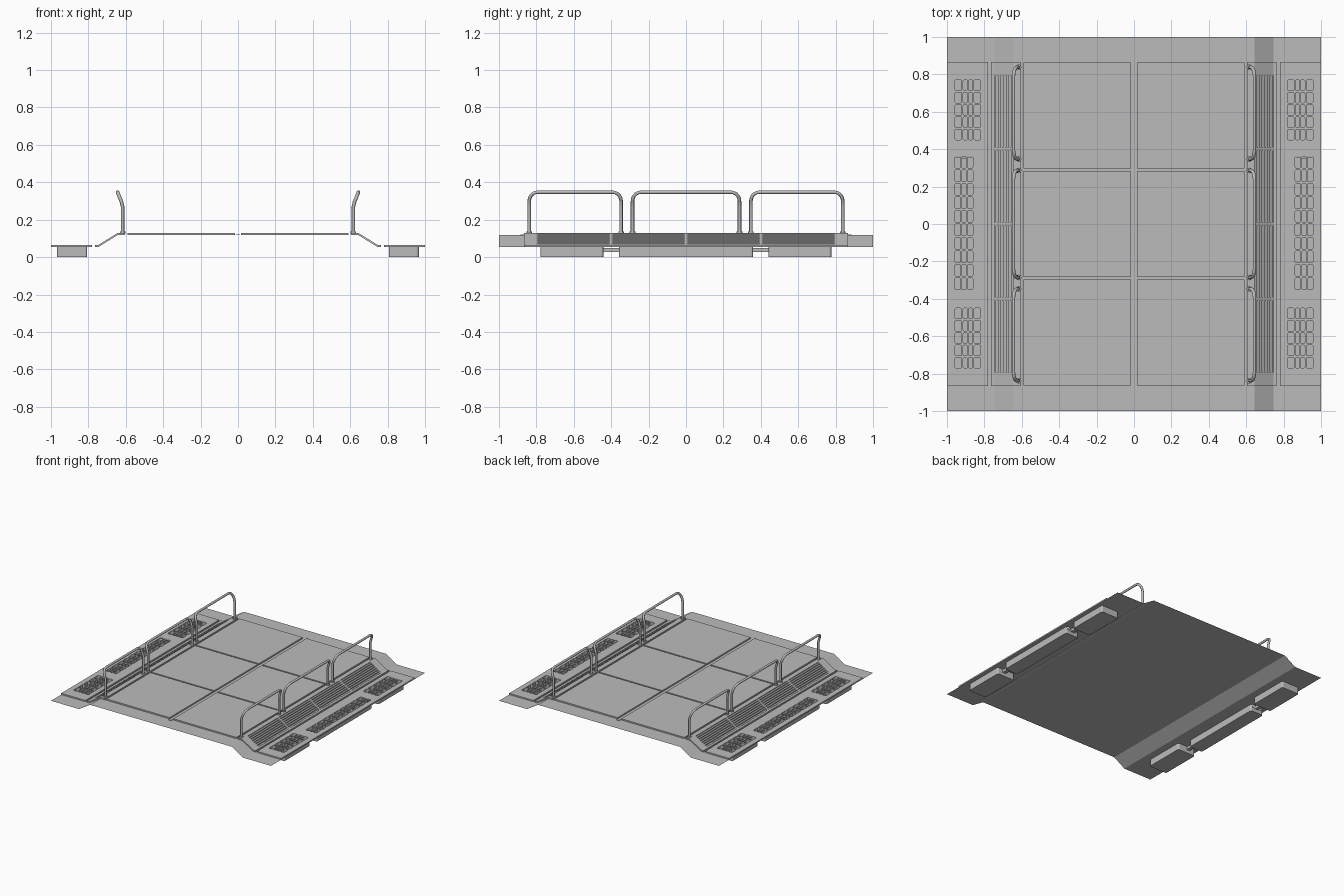
import bpy, bmesh, math
from mathutils import Vector, Matrix

cube = bpy.data.objects.get("Cube")
if cube:
    bpy.data.objects.remove(cube, do_unlink=True)

grey = bpy.data.materials.new("plain_grey")
COLOUR = (0.5, 0.5, 0.5, 1)
grey.diffuse_color = COLOUR
grey.use_nodes = True
grey.node_tree.nodes["Principled BSDF"].inputs["Base Color"].default_value = COLOUR

LOW, HIGH, THICK = 0.055, 0.117, 0.011   # sheet levels and slab thickness
SLOPE_IN, SLOPE_OUT = 0.645, 0.745       # x range of the sloped side
PANEL_END = 0.867


def finish(name, bm):
    bmesh.ops.recalc_face_normals(bm, faces=bm.faces)
    mesh = bpy.data.meshes.new(name)
    bm.to_mesh(mesh)
    bm.free()
    mesh.materials.append(grey)
    obj = bpy.data.objects.new(name, mesh)
    bpy.context.collection.objects.link(obj)
    return obj


def add_box(bm, x, y, z, round_corner=0):
    """Box from (min, max) pairs, optionally with rounded vertical edges."""
    lo = [min(p) for p in (x, y, z)]
    hi = [max(p) for p in (x, y, z)]
    size = [b - a for a, b in zip(lo, hi)]
    mid = [(a + b) / 2 for a, b in zip(lo, hi)]
    m = Matrix.Translation(mid) @ Matrix.Diagonal((*size, 1))
    verts = bmesh.ops.create_cube(bm, size=1, matrix=m)["verts"]
    if round_corner:
        edges = {e for v in verts for e in v.link_edges
                 if abs(e.verts[0].co.z - e.verts[1].co.z) > 0.001}
        bmesh.ops.bevel(bm, geom=list(edges), offset=round_corner, segments=3,
                        affect='EDGES', profile=0.5)


def add_sweep(bm, outline, y0, y1, closed=True):
    """Extrude an xz outline along y, as a solid or an open sheet."""
    rows = [[bm.verts.new((x, y, z)) for x, z in outline] for y in (y0, y1)]
    n = len(outline)
    for i in range(n if closed else n - 1):
        j = (i + 1) % n
        bm.faces.new((rows[0][i], rows[0][j], rows[1][j], rows[1][i]))
    if closed:
        bm.faces.new(rows[0])
        bm.faces.new(rows[1])


def slope_piece(bm, s, t0, t1, y0, y1, h0, h1):
    """Piece lying on the slope between fractions t0..t1, heights h0..h1."""
    def at(t, h):
        return (s * (SLOPE_IN + t * (SLOPE_OUT - SLOPE_IN)), HIGH + t * (LOW - HIGH) + h)
    add_sweep(bm, [at(t0, h0), at(t1, h0), at(t1, h1), at(t0, h1)], y0, y1)


# Base sheet with sloped sides, and flat sheets at the four corners
bm = bmesh.new()
half = [(SLOPE_IN, HIGH), (SLOPE_OUT, LOW), (0.78, LOW)]
add_sweep(bm, [(-x, z) for x, z in reversed(half)] + half, -1, 1, closed=False)
for s in (1, -1):
    for e in (1, -1):
        add_sweep(bm, [(s * 0.78, LOW), (s, LOW)], e * PANEL_END, e, closed=False)
base = finish("base_sheet", bm)
for p in base.data.polygons:
    if p.normal.z < 0:
        p.flip()

# Six floor panels with narrow joints
bm = bmesh.new()
for s in (1, -1):
    for i in (-1, 0, 1):
        add_box(bm, (s * 0.017, s * 0.59), (i * 0.58 - 0.284, i * 0.58 + 0.284),
                (HIGH, HIGH + THICK))
panels = finish("floor_panels", bm)

# Low strip along the middle joint
bm = bmesh.new()
add_box(bm, (-0.012, 0.012), (-0.885, 0.885), (HIGH, HIGH + 0.004))
finish("middle_strip", bm)


def cells(bm, s, x_edges, y0, y1, rows):
    pitch = (y1 - y0) / rows
    for a, b in x_edges:
        for r in range(rows):
            y = y0 + r * pitch
            add_box(bm, (s * a, s * b), (y + 0.005, y + pitch - 0.005), (0.035, 0.1), 0.007)


def cut(obj, cutter):
    mod = obj.modifiers.new("cells", 'BOOLEAN')
    mod.operation = 'DIFFERENCE'
    mod.solver = 'EXACT'
    mod.object = cutter
    bpy.context.view_layer.objects.active = obj
    bpy.ops.object.modifier_apply(modifier=mod.name)


END_COLUMNS = [(0.82, 0.855), (0.863, 0.885), (0.891, 0.913), (0.921, 0.957)]
MID_COLUMNS = [(0.862, 0.891), (0.898, 0.921), (0.928, 0.957)]

for s, side in ((1, "left"), (-1, "right")):
    # Sloped side frame: top lip, foot lip, ends and dividers
    bm = bmesh.new()
    add_box(bm, (s * 0.605, s * SLOPE_IN), (-PANEL_END, PANEL_END), (HIGH, HIGH + THICK))
    add_box(bm, (s * SLOPE_OUT, s * 0.765), (-PANEL_END, PANEL_END), (LOW, LOW + THICK))
    for y0, y1 in ((-PANEL_END, -0.795), (0.795, PANEL_END)):
        slope_piece(bm, s, 0, 1, y0, y1, 0, THICK)
    for y in (-0.4, 0, 0.4):
        slope_piece(bm, s, 0, 1, y - 0.008, y + 0.008, 0, THICK)
    finish(side + "_slope_frame", bm)

    # Long slats filling the slope
    bm = bmesh.new()
    count = 7
    for i in range(count):
        t = (i + 0.2) / count
        slope_piece(bm, s, t, t + 0.6 / count, -0.795, 0.795, 0, THICK * 0.8)
    finish(side + "_slope_slats", bm)

    # Side walkway with wells beneath, pierced by rows of rounded cells
    bm = bmesh.new()
    add_box(bm, (s * 0.78, s), (-PANEL_END, PANEL_END), (LOW, LOW + THICK))
    walkway = finish(side + "_walkway", bm)
    bm = bmesh.new()
    for e in (1, -1):
        add_box(bm, (s * 0.807, s * 0.967), (e * 0.442, e * 0.777), (0, LOW), 0.012)
    add_box(bm, (s * 0.85, s * 0.967), (-0.358, 0.358), (0, LOW), 0.012)
    wells = finish(side + "_wells", bm)
    bm = bmesh.new()
    for y0, y1 in ((-0.775, -0.445), (0.445, 0.775)):
        cells(bm, s, END_COLUMNS, y0, y1, 5)
    cells(bm, s, MID_COLUMNS, -0.356, 0.366, 10)
    cutter = finish("cell_cutter", bm)
    cutter.hide_render = True
    cut(walkway, cutter)
    cut(wells, cutter)
    bpy.data.objects.remove(cutter, do_unlink=True)

    # Short links joining the wells
    bm = bmesh.new()
    for e in (1, -1):
        add_box(bm, (s * 0.89, s * 0.92), (e * 0.35, e * 0.45), (0.028, 0.05))
    finish(side + "_well_links", bm)

    # Three handrails leaning outwards at the top, with foot flanges
    for label, y0, y1 in (("front", -0.838, -0.347), ("middle", -0.286, 0.286),
                          ("back", 0.347, 0.838)):
        leg = [(0.617, 0.125), (0.617, 0.27), (0.623, 0.295)]
        bend = []
        for k in range(6):
            a = k / 5 * math.pi / 2
            bend.append((0.045 * (1 - math.cos(a)), 0.3 + 0.047 * math.sin(a)))
        path = [(x, 0, z) for x, z in leg]
        path += [(0.625 + 0.4 * (z - 0.3), d, z) for d, z in bend]
        points = [(s * x, y0 + d, z) for x, d, z in path]
        points += [(s * x, y1 - d, z) for x, d, z in reversed(path)]
        curve = bpy.data.curves.new("rail_path", 'CURVE')
        curve.dimensions = '3D'
        curve.bevel_depth = 0.0095
        curve.bevel_resolution = 2
        curve.use_fill_caps = True
        spline = curve.splines.new('POLY')
        spline.points.add(len(points) - 1)
        for p, co in zip(spline.points, points):
            p.co = (*co, 1)
        curve.materials.append(grey)
        rail = bpy.data.objects.new(f"{side}_{label}_handrail", curve)
        bpy.context.collection.objects.link(rail)

        bm = bmesh.new()
        for y in (y0, y1):
            bmesh.ops.create_cone(bm, cap_ends=True, segments=16, radius1=0.015,
                                  radius2=0.015, depth=0.012,
                                  matrix=Matrix.Translation((s * 0.617, y, 0.132)))
        finish(f"{side}_{label}_rail_feet", bm)
